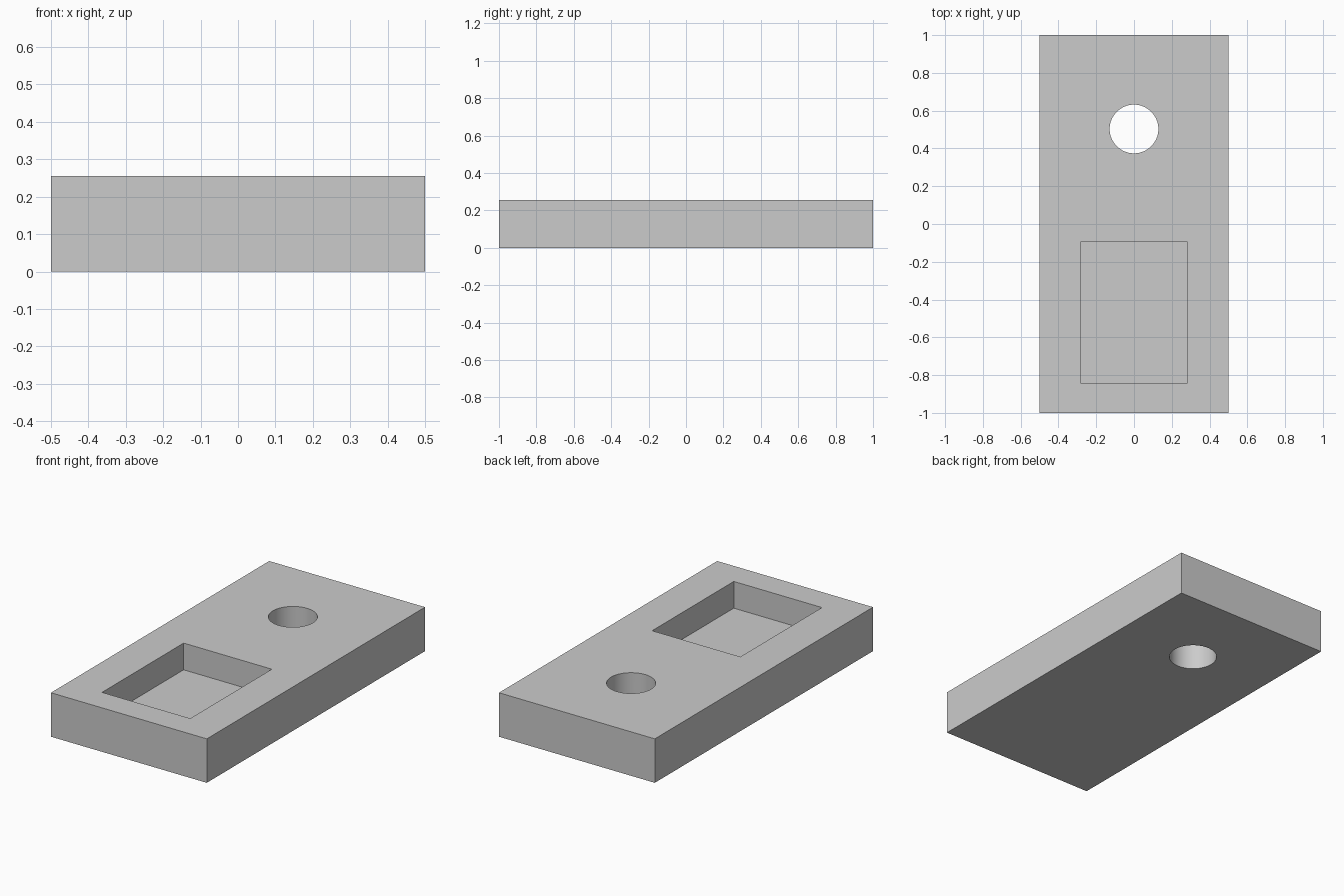
import bpy

# Remove the default cube
cube = bpy.data.objects.get("Cube")
if cube:
    bpy.data.objects.remove(cube, do_unlink=True)

HEIGHT = 0.255
POCKET_FLOOR = 0.1

# Single grey finish
grey = bpy.data.materials.new("plain_grey")
grey.use_nodes = True
colour = (0.6, 0.6, 0.6, 1)
grey.diffuse_color = colour
grey.node_tree.nodes["Principled BSDF"].inputs["Base Color"].default_value = colour


def box(name, low, high):
    """Add a box spanning two opposite corners."""
    centre = [(a + b) / 2 for a, b in zip(low, high)]
    bpy.ops.mesh.primitive_cube_add(size=1, location=centre)
    obj = bpy.context.object
    obj.name = name
    obj.scale = [b - a for a, b in zip(low, high)]
    bpy.ops.object.transform_apply(location=True, rotation=False, scale=True)
    obj.data.materials.append(grey)
    return obj


def cut(target, cutter):
    """Subtract the cutter from the target and discard it."""
    cutter.hide_render = True
    mod = target.modifiers.new(cutter.name, "BOOLEAN")
    mod.operation = "DIFFERENCE"
    mod.solver = "EXACT"
    mod.object = cutter
    bpy.context.view_layer.objects.active = target
    bpy.ops.object.modifier_apply(modifier=mod.name)
    bpy.data.objects.remove(cutter, do_unlink=True)


# Rectangular block
block = box("block", (-0.5, -1, 0), (0.5, 1, HEIGHT))

# Blind rectangular pocket towards the front
cut(block, box("pocket_cutter", (-0.283, -0.842, POCKET_FLOOR), (0.283, -0.094, HEIGHT + 0.2)))

# Round through hole towards the back
bpy.ops.mesh.primitive_cylinder_add(vertices=64, radius=0.129, depth=1, location=(0, 0.503, HEIGHT / 2))
hole = bpy.context.object
hole.name = "hole_cutter"
hole.data.materials.append(grey)
cut(block, hole)

# Smooth hole wall, sharp edges elsewhere
bpy.ops.object.select_all(action="DESELECT")
block.select_set(True)
bpy.context.view_layer.objects.active = block
bpy.ops.object.shade_smooth_by_angle()
